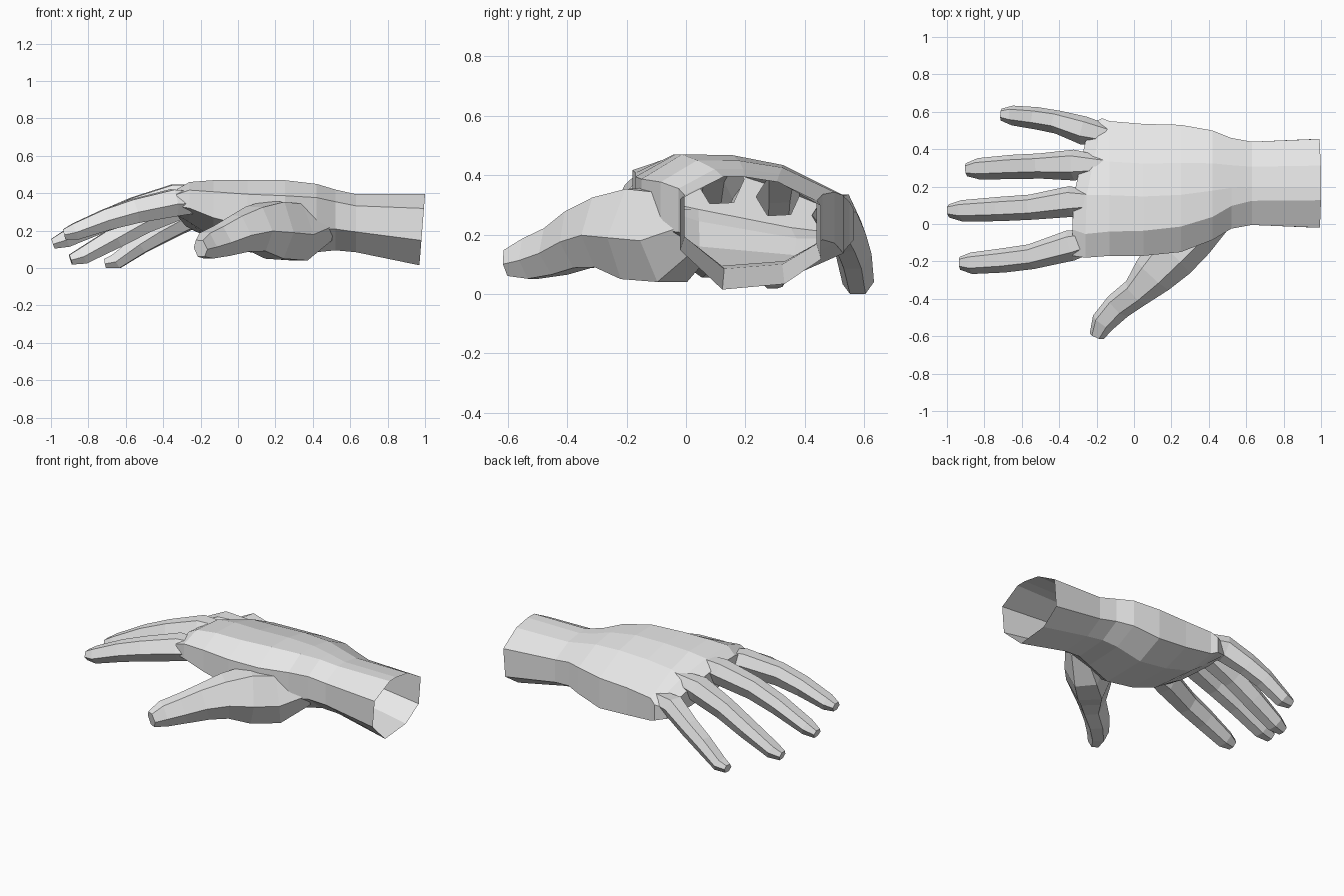
import bpy
import bmesh
from mathutils import Vector

cube = bpy.data.objects.get("Cube")
if cube:
    bpy.data.objects.remove(cube, do_unlink=True)

skin = bpy.data.materials.new("plain_grey")
skin.use_nodes = True
GREY = (0.8, 0.8, 0.8, 1)
skin.diffuse_color = GREY
skin.node_tree.nodes["Principled BSDF"].inputs["Base Color"].default_value = GREY


def loft(name, rings):
    """Closed flat-shaded solid through a series of equal-sized rings."""
    bm = bmesh.new()
    loops = [[bm.verts.new(p) for p in ring] for ring in rings]
    count = len(loops[0])
    for a, b in zip(loops, loops[1:]):
        for i in range(count):
            j = (i + 1) % count
            bm.faces.new((a[i], a[j], b[j], b[i]))
    bm.faces.new(loops[0])
    bm.faces.new(loops[-1])
    bmesh.ops.recalc_face_normals(bm, faces=bm.faces)
    mesh = bpy.data.meshes.new(name)
    bm.to_mesh(mesh)
    bm.free()
    mesh.materials.append(skin)
    obj = bpy.data.objects.new(name, mesh)
    bpy.context.collection.objects.link(obj)
    return obj


# Finger cross-section: six-sided, sloping more gently on the thumb side
HEXAGON = [(-.5, .05), (-.3, .5), (.22, .48), (.5, -.05), (.25, -.5), (-.25, -.5)]


def digit(name, path, widths, heights):
    """Tapered six-sided tube whose rings follow the path direction."""
    points = [Vector(p) for p in path]
    rings = []
    for i, p in enumerate(points):
        ahead = points[min(i + 1, len(points) - 1)]
        behind = points[max(i - 1, 0)]
        along = (ahead - behind).normalized()
        side = Vector((0, 0, 1)).cross(along).normalized()
        up = along.cross(side)
        rings.append([p + side * u * widths[i] + up * v * heights[i] for u, v in HEXAGON])
    return loft(name, rings)


# Wrist and palm: one normalised outline stretched to each station
# x, outer y on thumb side, outer y on little side, top, bottom, little-side drop, ridge
STATIONS = [
    (1, -.02, .455, .4, .02, 0, .31),
    (.63, -.005, .44, .4, .09, 0, .29),
    (.52, -.025, .46, .425, .1, 0, .25),
    (.42, -.085, .5, .455, .09, .02, .21),
    (.25, -.15, .53, .475, .06, .05, .2),
    (.05, -.17, .535, .475, .1, .08, .19),
    (-.13, -.17, .55, .475, .165, .13, .18),
    (-.26, -.18, .565, .465, .25, .2, .17),
    (-.33, -.17, .535, .425, .29, .2, .2),
]
palm_rings = []
for n, (x, y0, y1, top, bottom, drop, ridge) in enumerate(STATIONS):
    slant = .03 if n == 0 else 0
    skew = .15 if n >= 7 else 0
    outline = [(0, .8), (ridge, 1), (.45, 1), (.7, .95), (1, .74),
               (1, .27), (.74, .05), (.3, 0), (0, .35)]
    palm_rings.append([
        (x - slant * (1 - v) + skew * max(0, u - .4), y0 + u * (y1 - y0),
         bottom + v * (top - bottom) - drop * max(0, u - .4))
        for u, v in outline])
hand = loft("hand", palm_rings)

# Four fingers share one taper
WIDTHS = (.1, .165, .135, .13, .115, .07)
HEIGHTS = (.1, .145, .13, .115, .09, .055)
FINGERS = {
    "index_finger": (1, [(-.15, -.07, .36), (-.34, -.115, .355), (-.55, -.175, .31),
                         (-.7, -.195, .265), (-.87, -.21, .2), (-.93, -.21, .185)]),
    "middle_finger": (1, [(-.15, .12, .4), (-.34, .12, .38), (-.55, .09, .32),
                          (-.72, .08, .255), (-.92, .07, .16), (-.99, .07, .135)]),
    "ring_finger": (1, [(-.15, .31, .36), (-.32, .315, .335), (-.5, .31, .255),
                        (-.65, .305, .17), (-.83, .295, .07), (-.895, .29, .05)]),
    "little_finger": (.92, [(-.05, .45, .28), (-.27, .5, .275), (-.41, .545, .2),
                            (-.52, .565, .135), (-.65, .58, .042), (-.71, .585, .03)]),
}
digits = [digit(name, path, [w * k for w in WIDTHS], [h * k for h in HEIGHTS])
          for name, (k, path) in FINGERS.items()]

# Thumb, with its long base running inside the palm towards the wrist
digits.append(digit(
    "thumb",
    [(.46, .05, .24), (.32, -.055, .2), (.2, -.165, .21), (.1, -.275, .215),
     (.015, -.365, .19), (-.085, -.44, .15), (-.165, -.525, .125), (-.2, -.6, .11)],
    (.17, .26, .28, .23, .165, .15, .13, .08),
    (.18, .31, .31, .24, .2, .165, .14, .09)))

# Merge everything into a single skin
for part in digits:
    merge = hand.modifiers.new("merge_" + part.name, "BOOLEAN")
    merge.operation = "UNION"
    merge.solver = "EXACT"
    merge.object = part
bpy.context.view_layer.update()
graph = bpy.context.evaluated_depsgraph_get()
merged = bpy.data.meshes.new_from_object(hand.evaluated_get(graph))
hand.modifiers.clear()
hand.data = merged
for part in digits:
    bpy.data.objects.remove(part, do_unlink=True)

# Open the wrist and stand the hand on the ground
bm = bmesh.new()
bm.from_mesh(merged)
cap = [f for f in bm.faces if f.normal.x > .9 and f.calc_center_median().x > .95]
bmesh.ops.delete(bm, geom=cap, context="FACES")
lowest = min(v.co.z for v in bm.verts)
bmesh.ops.translate(bm, verts=bm.verts, vec=(0, 0, -lowest))
for face in bm.faces:
    face.smooth = False
bm.to_mesh(merged)
bm.free()
